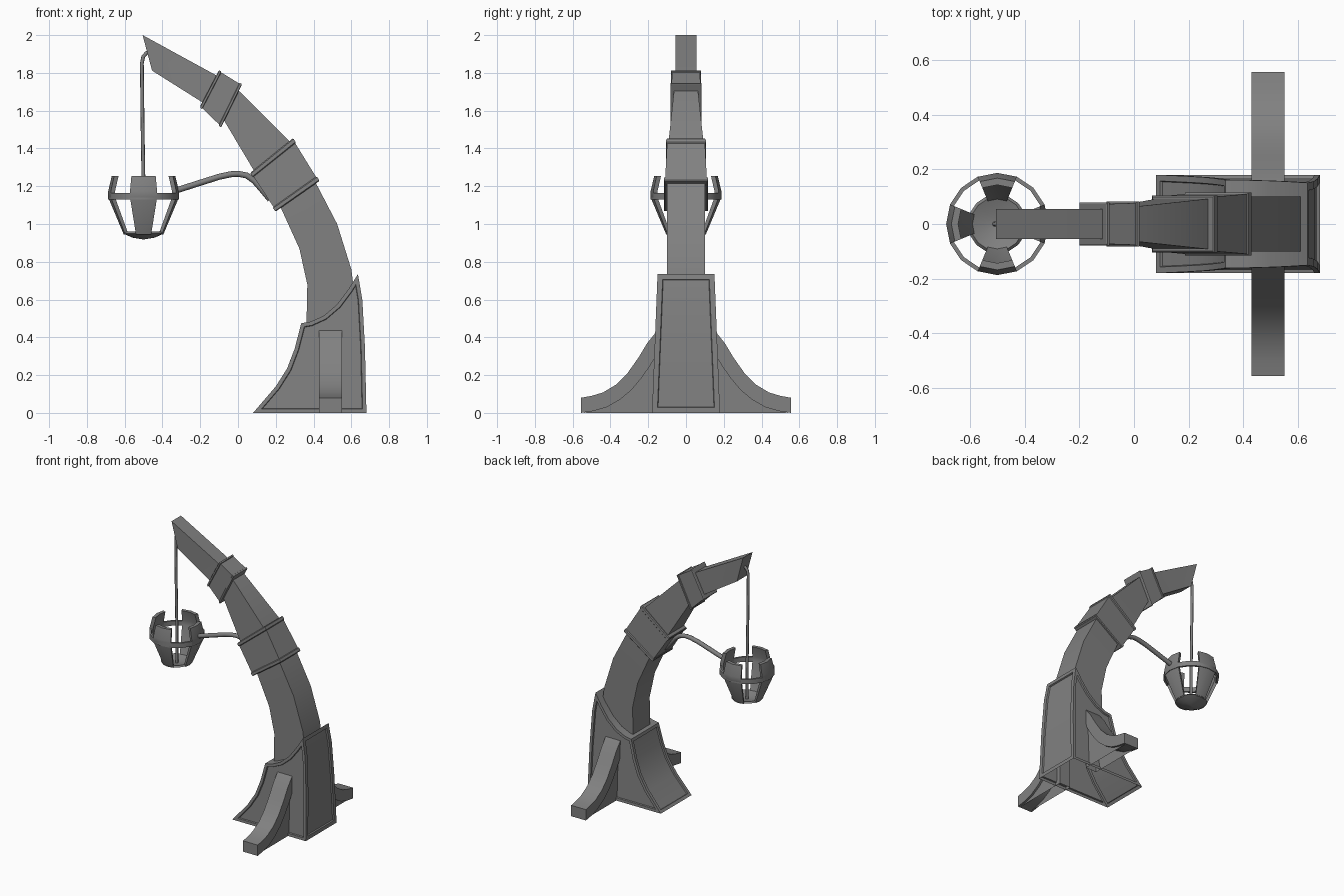
import bpy, bmesh, math

if "Cube" in bpy.data.objects:
    bpy.data.objects.remove(bpy.data.objects["Cube"])

dark = bpy.data.materials.new("dark_iron")
dark.diffuse_color = (0.22, 0.22, 0.22, 1)
dark.use_nodes = True
dark.node_tree.nodes["Principled BSDF"].inputs["Base Color"].default_value = dark.diffuse_color


def finish(name, bm, smooth=None):
    bmesh.ops.recalc_face_normals(bm, faces=bm.faces[:])
    # open underside where a part stands on the ground
    floor = [f for f in bm.faces if all(abs(v.co.z) < 1e-5 for v in f.verts)]
    bmesh.ops.delete(bm, geom=floor, context='FACES_ONLY')
    me = bpy.data.meshes.new(name)
    bm.to_mesh(me)
    bm.free()
    me.materials.append(dark)
    ob = bpy.data.objects.new(name, me)
    bpy.context.collection.objects.link(ob)
    if smooth:
        bpy.context.view_layer.objects.active = ob
        ob.select_set(True)
        bpy.ops.object.shade_smooth_by_angle(angle=math.radians(smooth))
        ob.select_set(False)
    return ob


def skin(bm, rings, closed=False):
    """Join equal-length rings of points with quads, capping the ends."""
    vs = [[bm.verts.new(p) for p in r] for r in rings]
    n = len(vs[0])
    pairs = list(zip(vs, vs[1:])) + ([(vs[-1], vs[0])] if closed else [])
    for a, b in pairs:
        for i in range(n):
            j = (i + 1) % n
            bm.faces.new((a[i], a[j], b[j], b[i]))
    if not closed:
        bm.faces.new(vs[0])
        bm.faces.new(vs[-1][::-1])
    return vs


def section(outer, inner, w):
    return [(outer[0], -w, outer[1]), (outer[0], w, outer[1]),
            (inner[0], w, inner[1]), (inner[0], -w, inner[1])]


# Base: flared profile narrowing upward, with recessed panels
profile = [(0.68, 0), (0.672, 0.35), (0.658, 0.6), (0.635, 0.735), (0.585, 0.655), (0.525, 0.575),
           (0.455, 0.515), (0.385, 0.483), (0.335, 0.475), (0.30, 0.34), (0.26, 0.235),
           (0.20, 0.14), (0.08, 0)]
bm = bmesh.new()
rings = [[(x, s * (0.18 - 0.04 * z), z) for x, z in profile] for s in (-1, 1)]
skin(bm, rings)
bmesh.ops.recalc_face_normals(bm, faces=bm.faces[:])
bm.normal_update()
sides = [f for f in bm.faces if len(f.verts) > 4]
back = [f for f in bm.faces if len(f.verts) == 4 and f.normal.x > 0.8]
front = [f for f in bm.faces if len(f.verts) == 4 and f.normal.x < -0.5
         and f.calc_center_median().z < 0.46 and f.calc_center_median().x < 0.33]
for group, width in (([sides[0]], 0.02), ([sides[1]], 0.02), (back, 0.028), (front, 0.022)):
    bmesh.ops.inset_region(bm, faces=group, thickness=width, depth=0, use_even_offset=True)
    bmesh.ops.inset_region(bm, faces=group, thickness=0.003, depth=-0.01, use_even_offset=True)
finish("base", bm, 30)

# Arched arm: outer point, inner point, half width
arm = [((0.62, 0.4), (0.36, 0.4), 0.10), ((0.62, 0.6), (0.363, 0.49), 0.10),
       ((0.60, 0.76), (0.367, 0.68), 0.10), ((0.525, 1.0), (0.325, 0.87), 0.10),
       ((0.40, 1.24), (0.225, 1.09), 0.10), ((0.27, 1.44), (0.08, 1.29), 0.092),
       ((0.01, 1.70), (-0.072, 1.545), 0.064), ((-0.115, 1.787), (-0.19, 1.645), 0.055),
       ((-0.505, 2.0), (-0.455, 1.812), 0.055)]
bm = bmesh.new()
skin(bm, [section(*s) for s in arm])
finish("arm", bm, 30)


# Collars with slightly raised rims at both ends
def collar(name, a, b):
    bm = bmesh.new()
    rings = []
    for t, e in ((0, 0.005), (0.02, 0), (0.09, 0), (0.11, 0.005), (0.89, 0.005),
                 (0.91, 0), (0.98, 0), (1, 0.005)):
        mix = lambda p, q: [u + (v - u) * t for u, v in zip(p, q)]
        o, i = mix(a[0], b[0]), mix(a[1], b[1])
        w = a[2] + (b[2] - a[2]) * t - e
        d = math.dist(o, i)
        dx, dz = (o[0] - i[0]) / d * e, (o[1] - i[1]) / d * e
        rings.append(section((o[0] - dx, o[1] - dz), (i[0] + dx, i[1] + dz), w))
    skin(bm, rings)
    finish(name, bm)


collar("lower_collar", ((0.432, 1.228), (0.198, 1.065), 0.116), ((0.292, 1.455), (0.064, 1.270), 0.104))
collar("upper_collar", ((0.022, 1.74), (-0.09, 1.51), 0.082), ((-0.10, 1.815), (-0.202, 1.62), 0.078))

# Side feet: curved strip over a thinner web
top = [(0.135, 0.457), (0.165, 0.42), (0.205, 0.37), (0.25, 0.295), (0.31, 0.21),
       (0.37, 0.15), (0.44, 0.108), (0.5, 0.09), (0.556, 0.08)]
low = [(0.135, 0.35), (0.155, 0.31), (0.19, 0.25), (0.235, 0.185), (0.29, 0.12),
       (0.35, 0.07), (0.42, 0.03), (0.49, 0.01), (0.556, 0.0)]
for side, s in (("front", -1), ("rear", 1)):
    bm = bmesh.new()
    skin(bm, [[(0.43, s * t[0], t[1]), (0.55, s * t[0], t[1]),
               (0.55, s * l[0], l[1]), (0.43, s * l[0], l[1])] for t, l in zip(top, low)])
    finish(side + "_foot_strip", bm, 30)
    bm = bmesh.new()
    web = [(0.135, 0.0)] + [(y, z + 0.004) for y, z in low[:-1]] + [(0.54, 0.0)]
    skin(bm, [[(x, s * y, z) for y, z in web] for x in (0.445, 0.535)])
    finish(side + "_foot_web", bm)


# Lantern: revolved sections around the hanging axis
CX = -0.5


def revolve(name, prof, angles, closed, smooth=None):
    bm = bmesh.new()
    skin(bm, [[(CX + r * math.cos(a), r * math.sin(a), z) for r, z in prof] for a in angles], closed)
    bmesh.ops.remove_doubles(bm, verts=bm.verts[:], dist=1e-5)
    finish(name, bm, smooth)


full = [i * math.tau / 16 for i in range(16)]
petal = [(0.105, 0.945), (0.187, 1.14), (0.187, 1.175), (0.168, 1.255),
         (0.143, 1.255), (0.163, 1.175), (0.163, 1.14), (0.09, 0.955)]
for k in range(4):
    mid = k * math.pi / 2
    revolve("lantern_petal_%d" % (k + 1), petal,
            [mid + math.radians(d) for d in (-22.5, 0, 22.5)], False, 35)
revolve("lantern_ring", [(0.187, 1.13), (0.187, 1.165), (0.172, 1.165), (0.172, 1.13)], full, True, 35)
revolve("lantern_bowl", [(0.001, 0.918), (0.06, 0.928), (0.108, 0.95), (0.098, 0.96),
                         (0.05, 0.942), (0.001, 0.936)], full, True, 35)


# Round rods swept along paths in the XZ plane
def rod(name, pts, radius):
    cu = bpy.data.curves.new(name, 'CURVE')
    cu.dimensions = '3D'
    cu.bevel_depth = radius
    cu.bevel_resolution = 2
    cu.use_fill_caps = True
    cu.materials.append(dark)
    sp = cu.splines.new('POLY')
    sp.points.add(len(pts) - 1)
    for p, (x, z) in zip(sp.points, pts):
        p.co = (x, 0, z, 1)
        p.radius = 1
    sp.use_smooth = True
    bpy.context.collection.objects.link(bpy.data.objects.new(name, cu))


rod("hanging_rod", [(-0.46, 1.915), (-0.485, 1.905), (-0.502, 1.885), (-0.509, 1.85),
                    (-0.505, 1.5), (-0.5, 1.2), (-0.5, 0.935)], 0.01)
rod("support_rod", [(-0.32, 1.18), (-0.22, 1.212), (-0.1, 1.25), (-0.04, 1.263), (0.0, 1.266),
                    (0.045, 1.257), (0.085, 1.23), (0.12, 1.19), (0.17, 1.13)], 0.016)
